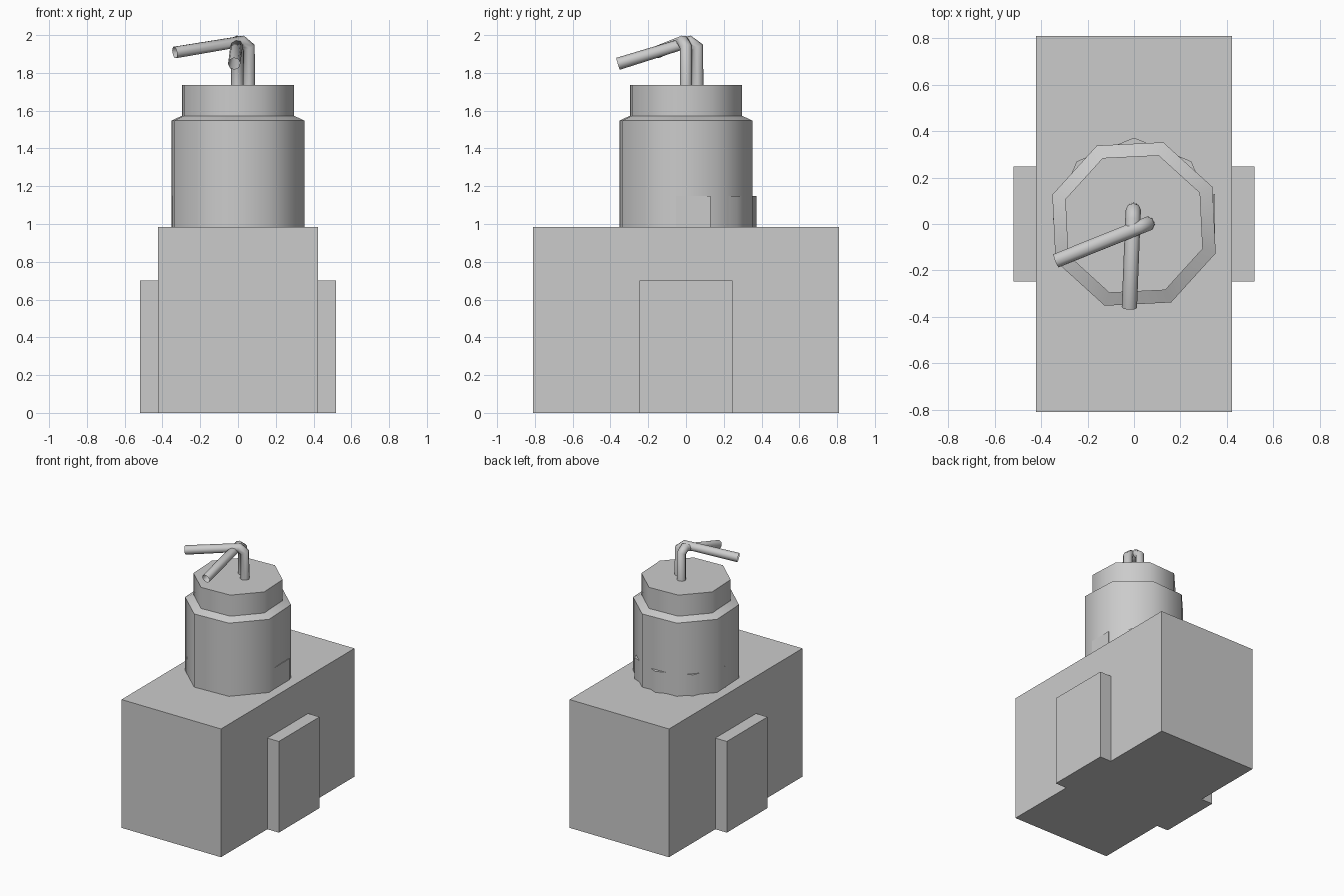
import bpy
import bmesh
from math import sin, cos, radians

cube = bpy.data.objects.get("Cube")
if cube:
    bpy.data.objects.remove(cube, do_unlink=True)

grey = bpy.data.materials.new("plain grey")
grey.use_nodes = True
colour = (0.6, 0.6, 0.6, 1)
grey.diffuse_color = colour
grey.node_tree.nodes["Principled BSDF"].inputs["Base Color"].default_value = colour


def add_object(name, data, smooth=False):
    obj = bpy.data.objects.new(name, data)
    bpy.context.collection.objects.link(obj)
    data.materials.append(grey)
    if smooth:
        bpy.ops.object.select_all(action="DESELECT")
        obj.select_set(True)
        bpy.context.view_layer.objects.active = obj
        bpy.ops.object.shade_smooth_by_angle(angle=radians(50))
    return obj


def box(name, centre, size):
    bm = bmesh.new()
    bmesh.ops.create_cube(bm, size=1)
    bmesh.ops.scale(bm, vec=size, verts=bm.verts)
    bmesh.ops.translate(bm, vec=centre, verts=bm.verts)
    mesh = bpy.data.meshes.new(name)
    bm.to_mesh(mesh)
    bm.free()
    return add_object(name, mesh)


def turned(name, profile, turn, sides=8, offset_y=0):
    """Stack of polygon rings (radius, height), capped at both ends."""
    bm = bmesh.new()
    rings = []
    for r, z in profile:
        angles = [radians(turn + 360 * i / sides) for i in range(sides)]
        rings.append([bm.verts.new((r * cos(a), r * sin(a) + offset_y, z)) for a in angles])
    for low, high in zip(rings, rings[1:]):
        for i in range(sides):
            j = (i + 1) % sides
            bm.faces.new((low[i], low[j], high[j], high[i]))
    bm.faces.new(reversed(rings[0]))
    bm.faces.new(rings[-1])
    mesh = bpy.data.meshes.new(name)
    bm.to_mesh(mesh)
    bm.free()
    return add_object(name, mesh, smooth=True)


def pipe(name, points, radius=0.033):
    """Open bent tube, turned into a mesh for edge-aware shading."""
    curve = bpy.data.curves.new(name + " path", "CURVE")
    curve.dimensions = "3D"
    curve.bevel_depth = radius
    curve.bevel_resolution = 2
    line = curve.splines.new("POLY")
    line.points.add(len(points) - 1)
    for point, co in zip(line.points, points):
        point.co = (*co, 1)
    path = bpy.data.objects.new(name + " path", curve)
    bpy.context.collection.objects.link(path)
    bpy.context.view_layer.update()
    graph = bpy.context.evaluated_depsgraph_get()
    mesh = bpy.data.meshes.new_from_object(path.evaluated_get(graph))
    bpy.data.objects.remove(path, do_unlink=True)
    mesh.materials.clear()
    return add_object(name, mesh, smooth=True)


# Base block and its side panels
box("base_block", (0, 0, 0.4925), (0.845, 1.62, 0.985))
for side, label in ((1, "left"), (-1, "right")):
    box(label + "_side_panel", (side * 0.47, 0, 0.35), (0.1, 0.494, 0.7))

# Eight-sided drum with a stepped collar
turned("drum", [(0.374, 0.985), (0.374, 1.547), (0.315, 1.573), (0.315, 1.735)], 25.3)

# Low inner ring whose corners show through the drum wall
turned("inner_ring", [(0.35, 0.985), (0.35, 1.147)], 0, offset_y=0.022)
box("drum_plate", (0.346, 0.015, 1.066), (0.005, 0.23, 0.162))

# Two bent pipes on top
pipe("side_pipe", [(0.058, 0, 1.7), (0.058, 0, 1.935), (0.02, -0.015, 1.967),
                   (-0.335, -0.158, 1.908)])
pipe("front_pipe", [(-0.003, 0.06, 1.7), (-0.003, 0.06, 1.935), (-0.005, 0.02, 1.965),
                    (-0.02, -0.36, 1.848)])
